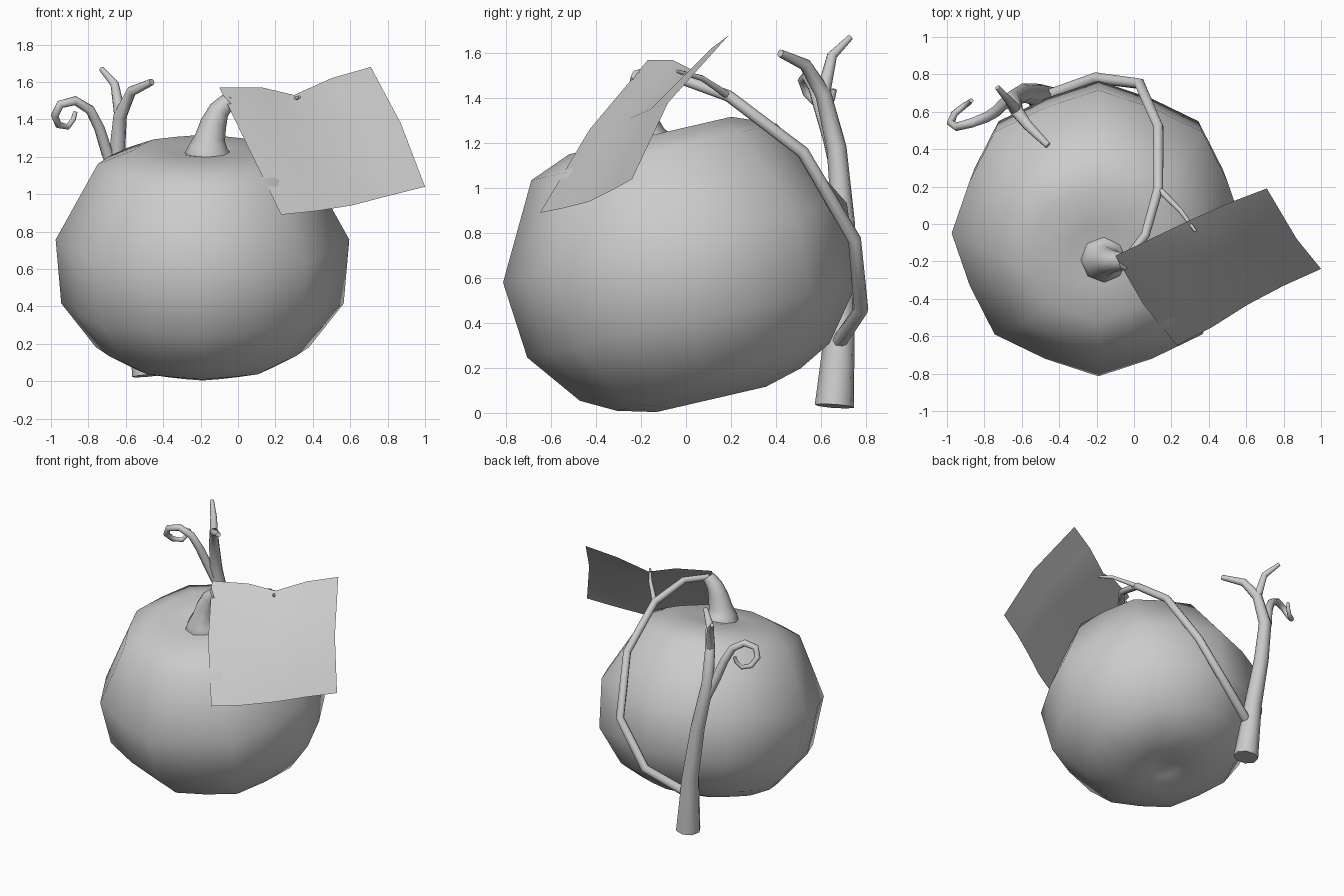
import bpy
import bmesh
import math
from mathutils import Matrix, Vector

default_cube = bpy.data.objects.get("Cube")
if default_cube:
    bpy.data.objects.remove(default_cube, do_unlink=True)


def make_material(name, colour):
    material = bpy.data.materials.new(name)
    material.use_nodes = True
    material.diffuse_color = colour
    material.node_tree.nodes["Principled BSDF"].inputs["Base Color"].default_value = colour
    return material


GREY = make_material("plain grey", (0.6, 0.6, 0.6, 1))


def select_only(obj):
    bpy.ops.object.select_all(action="DESELECT")
    obj.select_set(True)
    bpy.context.view_layer.objects.active = obj


def add_mesh_object(name, bm, smooth_angle):
    bmesh.ops.recalc_face_normals(bm, faces=bm.faces)
    mesh = bpy.data.meshes.new(name)
    bm.to_mesh(mesh)
    bm.free()
    mesh.materials.append(GREY)
    obj = bpy.data.objects.new(name, mesh)
    bpy.context.collection.objects.link(obj)
    select_only(obj)
    bpy.ops.object.shade_smooth_by_angle(angle=math.radians(smooth_angle))


def add_tube(name, path, radii):
    """Low-poly tapered tube that follows a path."""
    curve = bpy.data.curves.new(name, "CURVE")
    curve.dimensions = "3D"
    curve.bevel_depth = 1
    curve.bevel_resolution = 2
    curve.use_fill_caps = True
    spline = curve.splines.new("POLY")
    spline.points.add(len(path) - 1)
    for point, position, radius in zip(spline.points, path, radii):
        point.co = (*position, 1)
        point.radius = radius
    curve.materials.append(GREY)
    obj = bpy.data.objects.new(name, curve)
    bpy.context.collection.objects.link(obj)
    select_only(obj)
    bpy.ops.object.convert(target="MESH")
    bpy.ops.object.shade_smooth_by_angle(angle=math.radians(75))


def taper(start, end, count):
    return [start + (end - start) * i / (count - 1) for i in range(count)]


# Pumpkin body: eight broad ribs, leaning forward
PROFILE = [(.1, -.56), (.25, -.585), (.42, -.54), (.57, -.46), (.755, -.22),
           (.785, .13), (.56, .545), (.37, .62), (.16, .62)]
SEGMENTS = 16
bm = bmesh.new()
rings = []
for radius, height in PROFILE:
    ring = []
    for i in range(SEGMENTS):
        angle = math.tau * i / SEGMENTS
        rib = .95 if i % 2 else 1
        ring.append(bm.verts.new((radius * rib * math.cos(angle),
                                  radius * rib * math.sin(angle), height)))
    rings.append(ring)
for lower, upper in zip(rings, rings[1:]):
    for i in range(SEGMENTS):
        j = (i + 1) % SEGMENTS
        bm.faces.new((lower[i], lower[j], upper[j], upper[i]))
for ring, depth in ((rings[0], -.54), (rings[-1], .6)):
    pole = bm.verts.new((0, 0, depth))
    for i in range(SEGMENTS):
        bm.faces.new((ring[i], ring[(i + 1) % SEGMENTS], pole))
lean = Matrix.Translation((-.19, -.02, .63)) @ Matrix.Rotation(math.radians(13), 4, "X")
bm.transform(lean)
add_mesh_object("pumpkin_body", bm, 80)

# Stem with a flared foot
add_tube("pumpkin_stem",
         [(-.16, -.18, 1.17), (-.16, -.19, 1.21), (-.16, -.2, 1.25), (-.15, -.2, 1.3),
          (-.13, -.2, 1.38), (-.1, -.2, 1.45), (-.05, -.2, 1.5)],
         [.13, .13, .105, .082, .07, .056, .045])

# Woody trunk behind the pumpkin, bending forward at its tip
trunk = [(-.48, .66, .03), (-.52, .69, .45), (-.59, .7, .85), (-.65, .67, 1.18),
         (-.63, .61, 1.42), (-.57, .53, 1.55), (-.46, .42, 1.6)]
add_tube("trunk", trunk, [.088, .062, .052, .045, .037, .028, .018])

# Side branch forking off the trunk
fork = [(-.63, .61, 1.42), (-.66, .65, 1.59), (-.73, .73, 1.67)]
add_tube("side_branch", fork, taper(.032, .014, len(fork)))

# Curled tendril
tendril = [(-.63, .68, 1.05), (-.7, .64, 1.22), (-.74, .6, 1.35), (-.79, .57, 1.45),
           (-.87, .54, 1.5), (-.95, .52, 1.48), (-.98, .54, 1.42), (-.96, .59, 1.37),
           (-.91, .63, 1.36), (-.88, .65, 1.4), (-.87, .66, 1.44)]
add_tube("curled_tendril", tendril, taper(.034, .012, len(tendril)))

# Long vine from the trunk over the back to the stem
vine = [(-.5, .67, .3), (-.2, .78, .46), (.03, .75, .77), (.13, .52, 1.16),
        (.13, .19, 1.41), (.06, -.06, 1.5), (-.05, -.2, 1.5)]
add_tube("vine", vine, taper(.034, .022, len(vine)))

# Small twig that holds the leaf
twig = [(.13, .19, 1.41), (.25, .07, 1.49), (.33, -.04, 1.52)]
add_tube("leaf_twig", twig, taper(.018, .008, len(twig)))

# Leaf: a gently bowed sheet, given as top, middle and bottom rows
LEAF_ROWS = [
    [(-.1, -.17, 1.57), (.13, -.06, 1.57), (.3, .02, 1.53), (.5, .11, 1.62), (.71, .19, 1.68)],
    [(.05, -.43, 1.26), (.26, -.34, 1.29), (.46, -.25, 1.31), (.67, -.16, 1.35), (.87, -.08, 1.38)],
    [(.23, -.65, .89), (.42, -.55, .91), (.61, -.43, .94), (.8, -.33, .99), (1, -.24, 1.04)],
]
bm = bmesh.new()
grid = [[bm.verts.new(Vector(p)) for p in row] for row in LEAF_ROWS]
for upper, lower in zip(grid, grid[1:]):
    for i in range(len(upper) - 1):
        bm.faces.new((upper[i], lower[i], lower[i + 1], upper[i + 1]))
add_mesh_object("leaf", bm, 60)
